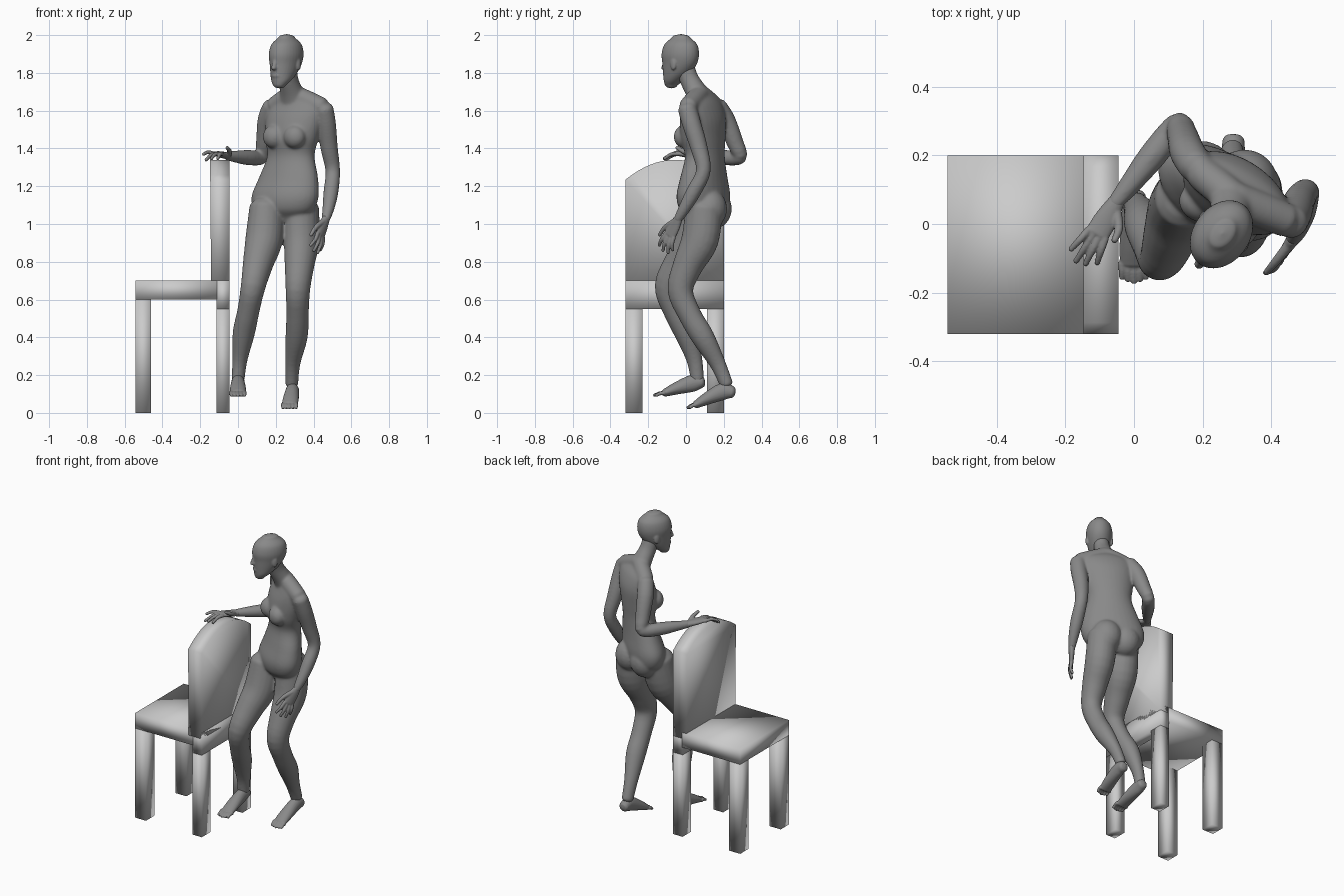
import bpy, bmesh, math
from mathutils import Vector, Matrix

if "Cube" in bpy.data.objects:
    bpy.data.objects.remove(bpy.data.objects["Cube"])

SIDE = Vector((.85, -.53, 0))      # body's left
FACE = Vector((-.53, -.85, 0))     # body's forward
HSIDE, HFACE = Vector((.8, -.6, 0)), Vector((-.6, -.8, 0))
UP = Vector((0, 0, 1))

skin = bpy.data.materials.new("dark_grey")
skin.diffuse_color = (.25, .25, .25, 1)
skin.use_nodes = True
skin.node_tree.nodes["Principled BSDF"].inputs["Base Color"].default_value = skin.diffuse_color


def finish(bm, name):
    bmesh.ops.recalc_face_normals(bm, faces=bm.faces)
    for f in bm.faces:
        f.smooth = True
    me = bpy.data.meshes.new(name)
    bm.to_mesh(me)
    bm.free()
    ob = bpy.data.objects.new(name, me)
    bpy.context.collection.objects.link(ob)
    return ob


def fuse(ob, voxel, iterations):
    """Merge overlapping parts into one smooth skin."""
    ob.data.materials.append(skin)
    rm = ob.modifiers.new("fuse", 'REMESH')
    rm.mode = 'VOXEL'
    rm.voxel_size = voxel
    rm.use_smooth_shade = True
    sm = ob.modifiers.new("soften", 'SMOOTH')
    sm.factor = .5
    sm.iterations = iterations


def box(name, x0, x1, y0, y1, z0, z1):
    bm = bmesh.new()
    m = Matrix.Translation(((x0 + x1) / 2, (y0 + y1) / 2, (z0 + z1) / 2))
    bmesh.ops.create_cube(bm, size=1, matrix=m @ Matrix.Diagonal((x1 - x0, y1 - y0, z1 - z0, 1)))
    return finish(bm, name)


def catmull(rows, n):
    out = []
    for i in range(len(rows) - 1):
        p = [rows[max(i - 1, 0)], rows[i], rows[i + 1], rows[min(i + 2, len(rows) - 1)]]
        for k in range(n):
            t = k / n
            out.append([.5 * (2 * b + (c - a) * t + (2 * a - 5 * b + 4 * c - d) * t * t
                        + (3 * b - a - 3 * c + d) * t ** 3) for a, b, c, d in zip(*p)])
    return out + [list(rows[-1])]


def loft(bm, rows, side=SIDE, axis=None, n=4, seg=20):
    """Smooth tube through rows of (x, y, z, half width, half depth)."""
    rows = catmull([tuple(r) if len(r) == 5 else (*r, r[3]) for r in rows], n)
    pts = [Vector(r[:3]) for r in rows]
    rings = []

    def ring(c, t, a, b):
        u = (side - t * side.dot(t)).normalized()
        v = t.cross(u)
        rings.append([bm.verts.new(c + u * a * math.cos(w) + v * b * math.sin(w))
                      for w in (2 * math.pi * k / seg for k in range(seg))])

    def tangent(i):
        return axis or (pts[min(i + 1, len(pts) - 1)] - pts[max(i - 1, 0)]).normalized()

    a, b = rows[0][3:]
    a1, b1 = rows[-1][3:]
    t0, t1 = tangent(0), tangent(len(pts) - 1)
    ring(pts[0] - t0 * min(a, b) * .35, t0, a * .75, b * .75)
    for i, r in enumerate(rows):
        ring(pts[i], tangent(i), r[3], r[4])
    ring(pts[-1] + t1 * min(a1, b1) * .35, t1, a1 * .75, b1 * .75)
    for p, q in zip(rings, rings[1:]):
        for k in range(seg):
            bm.faces.new((p[k], p[(k + 1) % seg], q[(k + 1) % seg], q[k]))
    for rg, c in ((rings[0], pts[0] - t0 * min(a, b) * .55), (rings[-1], pts[-1] + t1 * min(a1, b1) * .55)):
        pole = bm.verts.new(c)
        for k in range(seg):
            bm.faces.new((rg[k], rg[(k + 1) % seg], pole))


def ball(bm, c, r, side=SIDE, face=FACE):
    rot = Matrix((side, face, UP)).transposed().to_4x4()
    bmesh.ops.create_uvsphere(bm, u_segments=20, v_segments=12, radius=1,
                              matrix=Matrix.Translation(c) @ rot @ Matrix.Diagonal((*r, 1)))


def hand(name, wrist, knuckle, across, bulge, tips, thumb):
    bm = bmesh.new()
    wrist, knuckle, across, bulge = map(Vector, (wrist, knuckle, across, bulge))
    loft(bm, [(*wrist, .024, .02), (*wrist.lerp(knuckle, .5), .034, .017), (*knuckle, .036, .014)], across)
    for i, tip in enumerate(tips):
        base = knuckle + across * (i - 1.5) * .018
        mid = base.lerp(Vector(tip), .5) + bulge * .01
        loft(bm, [(*base, .012), (*mid, .0105), (*tip, .0085)], across, seg=10)
    base = wrist.lerp(knuckle, .25) - across * .015
    mid = base.lerp(Vector(thumb), .5) - across * .012
    loft(bm, [(*base, .016), (*mid, .013), (*thumb, .0095)], across, seg=10)
    fuse(finish(bm, name), .004, 3)


def foot(name, rows, toe_y, toe_z):
    bm = bmesh.new()
    X = Vector((1, 0, 0))
    loft(bm, rows, X)
    x, y, z = rows[-1][:3]
    for i in range(5):
        tx = x + (i - 2) * .0175
        ty = toe_y + abs(i - 2) * .006
        loft(bm, [(tx, y, z, .013), (tx, (y + ty) / 2, z - .002, .010), (tx, ty, toe_z, .009)], X, seg=10)
    fuse(finish(bm, name), .004, 3)


# chair
Y0, Y1 = -.32, .20
box("seat", -.543, -.11, Y0, Y1, .60, .70)
box("back_rail", -.115, -.045, Y0, Y1, .55, .70)
for label, ya, yb in (("right", Y0, Y0 + .09), ("left", Y1 - .09, Y1)):
    box("front_leg_" + label, -.543, -.46, ya, yb, 0, .60)
    box("rear_leg_" + label, -.115, -.045, ya, yb, 0, .55)

# chair back with arched top
bm = bmesh.new()
prof = [(Y0, .66), (Y1, .66)]
for k in range(17):
    t = 1 - k / 8
    prof.append((-.06 + .26 * t, 1.235 + .105 * (1 - t * t)))
f = bm.faces.new([bm.verts.new((-.045, y, z)) for y, z in prof])
ext = bmesh.ops.extrude_face_region(bm, geom=[f])
vs = [v for v in ext["geom"] if isinstance(v, bmesh.types.BMVert)]
bmesh.ops.translate(bm, verts=vs, vec=(-.102, 0, 0))
for v in vs:
    if v.co.z < .67:
        v.co.x = -.142
finish(bm, "chair_back")

# figure: torso and neck
bm = bmesh.new()
loft(bm, [(.24, .10, 1.04, .14, .075), (.243, .095, 1.08, .18, .105), (.25, .092, 1.15, .197, .115),
          (.268, .095, 1.25, .172, .10), (.28, .10, 1.36, .137, .09), (.285, .09, 1.45, .154, .102),
          (.30, .09, 1.55, .17, .097), (.31, .085, 1.63, .165, .072), (.295, .08, 1.675, .10, .05)],
     axis=UP, seg=32)
loft(bm, [(.295, .09, 1.62, .09, .06), (.285, .06, 1.69, .067, .057),
          (.27, .02, 1.76, .05, .052), (.262, -.005, 1.82, .05, .055)])
for end in ((.195, .15, 1.625), (.445, .01, 1.62)):       # shoulder slopes
    c = Vector((.29, .075, 1.69))
    loft(bm, [(*c, .05), (*c.lerp(Vector(end), .5), .052), (*end, .05)], UP)
for c in ((.19, .06, 1.462), (.30, -.01, 1.462)):
    ball(bm, c, (.062, .053, .062))
for c in ((.2, .15, 1.08), (.325, .125, 1.08)):
    ball(bm, c, (.095, .092, .105))

# legs
loft(bm, [(.155, .085, 1.09, .092, .10), (.138, .045, .92, .098, .102), (.108, -.03, .80, .081, .086),
          (.08, -.098, .67, .064, .07), (.055, -.06, .54, .058, .062), (.03, .0, .42, .058, .062),
          (.01, .045, .28, .039, .044), (.0, .06, .17, .033, .037)])
loft(bm, [(.335, .095, 1.09, .092, .10), (.337, .075, .92, .092, .102), (.325, .01, .78, .078, .081),
          (.317, -.03, .65, .063, .07), (.315, .02, .52, .059, .062), (.31, .09, .40, .058, .062),
          (.29, .168, .26, .039, .044), (.285, .215, .15, .033, .037)])

# arms
loft(bm, [(.182, .165, 1.625, .05), (.155, .21, 1.55, .052), (.14, .26, 1.43, .045), (.125, .285, 1.355, .039),
          (.055, .20, 1.352, .041), (0, .13, 1.356, .034), (-.06, .055, 1.36, .023)], UP)
loft(bm, [(.455, .005, 1.615, .05), (.468, .03, 1.53, .051), (.483, .07, 1.40, .046), (.502, .092, 1.28, .039),
          (.492, .04, 1.17, .040), (.478, -.01, 1.08, .032), (.463, -.045, 1.02, .023)])
fuse(finish(bm, "standing_figure"), .006, 22)

# head: (z, half width, half depth, forward shift)
bm = bmesh.new()
head = Vector((.255, -.03, 0))
loft(bm, [(*(head + HFACE * s + UP * z), a, b) for z, a, b, s in (
    (1.735, .035, .033, .060), (1.76, .053, .053, .044), (1.80, .066, .08, .021), (1.85, .076, .10, .004),
    (1.90, .082, .108, 0), (1.95, .071, .095, -.003), (1.983, .042, .058, -.004))], HSIDE, UP, seg=32)
loft(bm, [(*(head + HFACE * s + UP * z), r) for s, z, r in (
    (.096, 1.87, .011), (.104, 1.845, .012), (.110, 1.822, .015))], HSIDE, seg=12)
ball(bm, head + HFACE * .092 + UP * 1.785, (.026, .012, .012), HSIDE, HFACE)
for s in (-1, 1):
    ball(bm, head - HFACE * .01 + HSIDE * .077 * s + UP * 1.845, (.008, .018, .032), HSIDE, HFACE)
fuse(finish(bm, "head"), .005, 7)

# feet and hands
foot("right_foot", [(.003, .085, .165, .032, .032), (0, .035, .157, .036, .045), (0, -.05, .13, .042, .033),
                    (0, -.115, .105, .042, .02)], -.17, .092)
foot("left_foot", [(.29, .246, .11, .032, .032), (.288, .195, .113, .036, .045), (.28, .11, .075, .042, .033),
                   (.273, .05, .042, .042, .02)], .008, .026)
hand("right_hand", (-.05, .067, 1.36), (-.108, -.03, 1.372), (-.87, .49, 0), (0, 0, 1),
     [(-.108, -.115, 1.345), (-.142, -.118, 1.345), (-.17, -.11, 1.338), (-.185, -.075, 1.368)], (-.058, -.05, 1.405))
hand("left_hand", (.466, -.04, 1.03), (.435, -.085, .94), (.5, .75, -.4), (.7, -.6, 0),
     [(.382, -.142, .885), (.40, -.122, .857), (.42, -.095, .845), (.435, -.07, .86)], (.385, -.142, .94))
